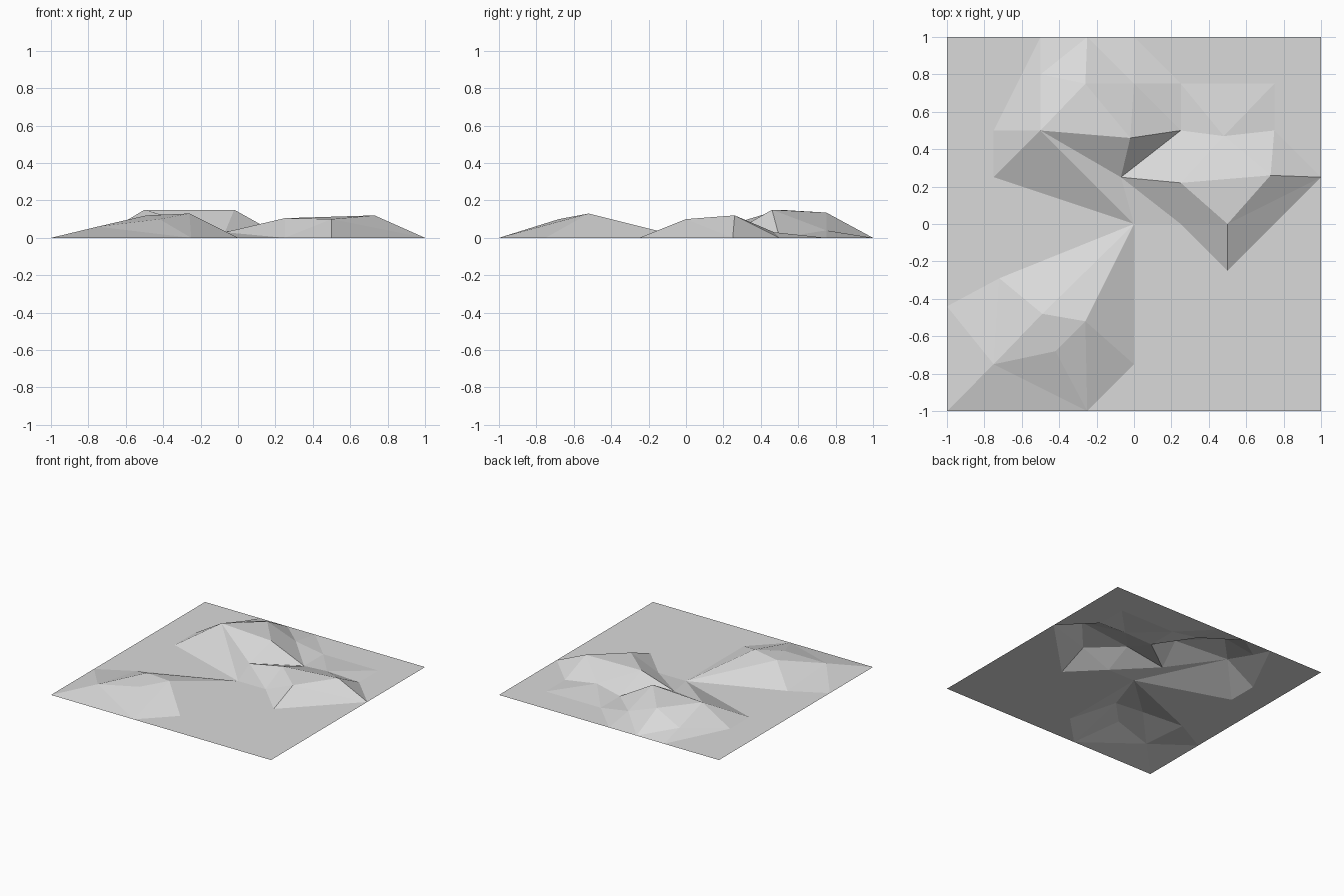
import bpy
import bmesh
from mathutils import Vector
from mathutils.geometry import delaunay_2d_cdt

old = bpy.data.objects.get("Cube")
if old:
    bpy.data.objects.remove(old, do_unlink=True)


def make_material(name, colour):
    mat = bpy.data.materials.new(name)
    mat.use_nodes = True
    mat.diffuse_color = colour
    mat.node_tree.nodes["Principled BSDF"].inputs["Base Color"].default_value = colour
    return mat


# Corners of the square ground and the spot where the three hills meet
points = {
    "corner_fl": (-1, -1, 0), "corner_fr": (1, -1, 0),
    "corner_br": (1, 1, 0), "corner_bl": (-1, 1, 0),
    "centre": (0, 0, 0),
}

# Front hill: foot, shoulders and peak
points.update({
    "f_foot_in": (-.72, -.29, 0), "f_foot_side": (-1, -.44, 0),
    "f_foot_front": (-.25, -1, 0), "f_foot_right": (0, -.75, 0),
    "f_low": (-.75, -.75, .06), "f_shoulder": (-.49, -.48, .12),
    "f_peak": (-.26, -.52, .13), "f_brow": (-.42, -.68, .1),
})

# Back hill
points.update({
    "b_foot_front": (-.75, .25, 0), "b_foot_side": (-.75, .5, 0),
    "b_foot_a": (-.5, 1, 0), "b_foot_b": (-.25, 1, 0), "b_foot_c": (0, 1, 0),
    "b_peak_left": (-.5, .5, .15), "b_peak_right": (-.02, .46, .15),
    "b_peak_back": (-.26, .75, .135), "b_slope": (-.5, .8, .055),
    "b_low": (0, .75, .04), "saddle": (-.07, .25, .03),
})

# Right hill
points.update({
    "r_foot_in": (.25, 0, 0), "r_foot_front": (.5, -.25, 0),
    "r_foot_side": (1, .25, 0), "r_foot_d": (.75, .5, 0),
    "r_foot_c": (.75, .75, 0), "r_foot_b": (.25, .75, 0),
    "valley": (.25, .5, 0), "r_peak_left": (.25, .22, .105),
    "r_peak_right": (.73, .26, .12), "r_peak_front": (.5, 0, .1),
    "r_low": (.48, .47, .03),
})

# Foot lines and creases, each a chain of point names
chains = [
    # front hill
    "centre f_foot_in f_foot_side f_low corner_fl",
    "centre f_foot_right f_foot_front f_low f_brow f_peak centre",
    "f_foot_in f_shoulder f_peak f_foot_right",
    "f_low f_shoulder f_brow f_foot_front f_peak",
    "f_low f_foot_in",
    "centre f_shoulder",
    # back hill
    "centre b_foot_front b_foot_side b_foot_a b_slope b_foot_b",
    "b_foot_c r_foot_b valley saddle centre b_peak_left saddle",
    "b_foot_front b_peak_left b_foot_side b_slope b_peak_left",
    "b_peak_left b_peak_right saddle",
    "b_peak_left b_peak_back b_foot_b b_low b_peak_back b_peak_right",
    "b_slope b_peak_back",
    "b_foot_c b_low b_peak_right valley b_low r_foot_b",
    # right hill
    "centre r_foot_in r_foot_front r_foot_side r_foot_d r_foot_c r_foot_b",
    "saddle r_foot_in",
    "saddle r_peak_left r_peak_right r_foot_side r_peak_front",
    "r_peak_left r_peak_front r_peak_right r_foot_d r_low valley r_peak_left",
    "r_peak_front r_foot_front",
    "r_peak_left r_foot_in r_peak_front",
    "r_foot_b r_low r_foot_c",
    "r_peak_left r_low r_peak_right",
]

names = list(points)
index = {name: i for i, name in enumerate(names)}
creases = set()
for chain in chains:
    steps = [index[name] for name in chain.split()]
    creases.update(tuple(sorted(pair)) for pair in zip(steps, steps[1:]))

# Triangulate the plan along the creases, then lift each point to its height
plan = [Vector(points[name][:2]) for name in names]
flat, _, faces, origins, _, _ = delaunay_2d_cdt(plan, list(creases), [], 0, 1e-5)

bm = bmesh.new()
verts = []
for co, origin in zip(flat, origins):
    height = points[names[origin[0]]][2] if origin else 0
    verts.append(bm.verts.new((co.x, co.y, height)))
for face in faces:
    bm.faces.new([verts[i] for i in face])
bm.normal_update()
for face in bm.faces:
    face.smooth = False
    if face.normal.z < 0:
        face.normal_flip()

mesh = bpy.data.meshes.new("hilly_ground")
bm.to_mesh(mesh)
bm.free()
mesh.materials.append(make_material("plain_grey", (.7, .7, .7, 1)))
terrain = bpy.data.objects.new("hilly_ground", mesh)
bpy.context.collection.objects.link(terrain)
